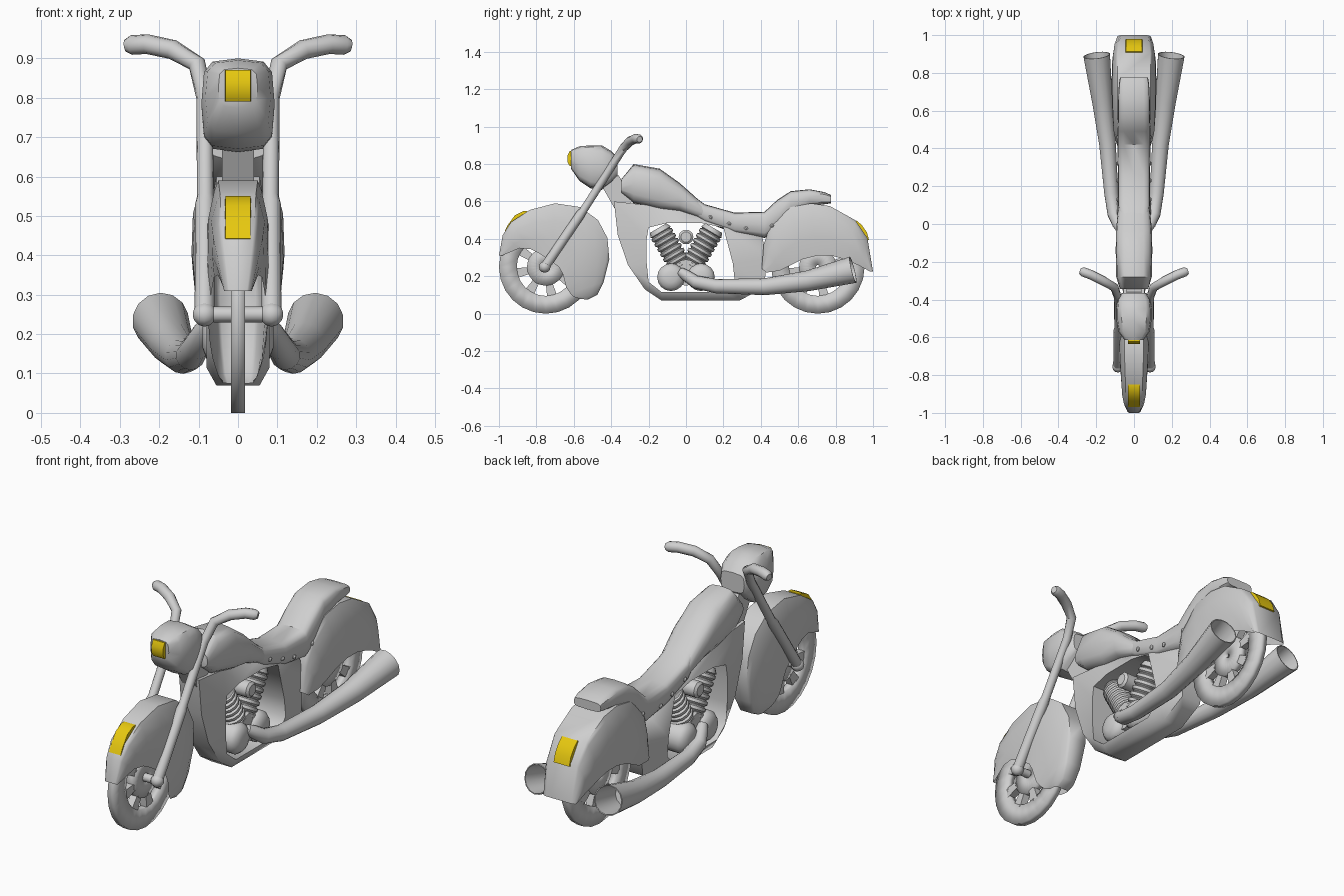
import bpy, bmesh, math
from mathutils import Vector

if "Cube" in bpy.data.objects:
    bpy.data.objects.remove(bpy.data.objects["Cube"])


def material(name, rgb):
    m = bpy.data.materials.new(name)
    m.diffuse_color = (*rgb, 1)
    m.use_nodes = True
    m.node_tree.nodes["Principled BSDF"].inputs["Base Color"].default_value = m.diffuse_color
    return m


GREY = material("light_grey", (0.62, 0.62, 0.62))
YELLOW = material("lamp_yellow", (0.8, 0.58, 0.005))


def loft(name, rings, mat=GREY, ring_closed=True, loop=False, caps=True, angle=40, mirror=False):
    """Skin a list of equally sized point rings."""
    bm = bmesh.new()
    vs = [[bm.verts.new(p) for p in r] for r in rings]
    n = len(rings[0])
    for i in range(len(vs) if loop else len(vs) - 1):
        a, b = vs[i], vs[(i + 1) % len(vs)]
        for j in range(n if ring_closed else n - 1):
            k = (j + 1) % n
            bm.faces.new((a[j], a[k], b[k], b[j]))
    if caps and not loop:
        bm.faces.new(vs[0])
        bm.faces.new(vs[-1])
    bmesh.ops.recalc_face_normals(bm, faces=bm.faces)
    me = bpy.data.meshes.new(name)
    bm.to_mesh(me)
    bm.free()
    me.materials.append(mat)
    me.shade_smooth()
    me.set_sharp_from_angle(angle=math.radians(angle))
    ob = bpy.data.objects.new(name, me)
    bpy.context.collection.objects.link(ob)
    if mirror:
        ob.modifiers.new("mirror", 'MIRROR').use_mirror_merge = False
    return ob


def tube(name, pts, radii, ref=(1, 0, 0), sides=12, hollow=False, **kw):
    """Round sweep along a path; hollow sinks the far end."""
    pts = [Vector(p) for p in pts]
    ref = Vector(ref)
    if not isinstance(radii, (list, tuple)):
        radii = [radii] * len(pts)
    rings = []
    for i, p in enumerate(pts):
        t = (pts[min(i + 1, len(pts) - 1)] - pts[max(i - 1, 0)]).normalized()
        u = t.cross(ref).normalized()
        v = t.cross(u)
        ang = [2 * math.pi * k / sides for k in range(sides)]
        rings.append([p + (u * math.cos(a) + v * math.sin(a)) * radii[i] for a in ang])
    if hollow:
        rings.append([pts[-1] + (q - pts[-1]) * 0.93 for q in rings[-1]])
        c = pts[-1].lerp(pts[-2], 0.7)
        rings.append([c + (q - pts[-1]) * 0.75 for q in rings[-2]])
    return loft(name, rings, **kw)


def blob(name, stations, power=0.7, sides=16, **kw):
    """Rounded body along y: (y, top, bottom, half width)."""
    def s(x):
        return math.copysign(abs(x) ** power, x) if abs(x) > 1e-6 else 0
    rings = []
    for y, zt, zb, w in stations:
        ang = [2 * math.pi * k / sides for k in range(sides)]
        rings.append([(w * s(math.cos(a)), y, (zt + zb) / 2 + (zt - zb) / 2 * s(math.sin(a))) for a in ang])
    return loft(name, rings, **kw)


def band(name, outer, inner, w_out, w_in, **kw):
    """Four-sided strip between two side outlines."""
    rings = [[(-w_out, *o), (w_out, *o), (w_in, *i), (-w_in, *i)] for o, i in zip(outer, inner)]
    return loft(name, rings, **kw)


def fender(name, stations, flat):
    """Open arched shell: outer y, z, lower edge y, z, half width."""
    half = [(0, flat), (0.08, flat * 0.5 + 0.45), (0.3, 0.97), (0.65, 1.0), (1, 0.93)]
    prof = [(t, -s) for t, s in reversed(half)] + half
    rings = []
    for oy, oz, iy, iz, w in stations:
        rings.append([(s * w, oy + (iy - oy) * t, oz + (iz - oz) * t) for t, s in prof])
    return loft(name, rings, ring_closed=False, caps=False, angle=60)


def wheel(name, y, z=0.25, w=0.018, n=24):
    def rim(r0, r1, label):
        rings = []
        for k in range(n):
            a = 2 * math.pi * k / n
            c, s = math.cos(a), math.sin(a)
            rings.append([(x, y + r * c, z + r * s) for x, r in
                          ((-w, r0), (w, r0), (w, r1), (-w, r1))])
        loft(name + label, rings, loop=True, angle=95)
    rim(0.155, 0.25, "_tyre")
    rim(0.01, 0.1, "_hub")
    for k in range(8):
        a = math.radians(45 * k + 12)
        d, t = Vector((0, math.cos(a), math.sin(a))), Vector((0, -math.sin(a), math.cos(a)))
        c = Vector((0, y, z))
        rings = [[c + d * r + t * q + Vector((x, 0, 0)) for x, q in
                  ((-w, -h), (w, -h), (w, h), (-w, h))] for r, h in ((0.09, 0.018), (0.165, 0.027))]
        loft(name + "_spoke", rings)


# Wheels and fenders
wheel("front_wheel", -0.75)
wheel("rear_wheel", 0.705)
fender("front_fender", [
    (-1.0, .31, -.985, .31, .035), (-.98, .42, -.89, .35, .055), (-.935, .49, -.83, .345, .065),
    (-.835, .555, -.78, .32, .07), (-.70, .59, -.72, .28, .077), (-.565, .57, -.68, .25, .08),
    (-.47, .50, -.66, .215, .08), (-.42, .405, -.65, .18, .077), (-.41, .29, -.64, .14, .07),
    (-.44, .17, -.62, .11, .06), (-.475, .10, -.60, .09, .05), (-.525, .075, -.57, .08, .04)], 0.65)
fender("rear_fender", [
    (.405, .24, .43, .22, .09), (.415, .37, .50, .23, .10), (.45, .47, .56, .26, .11),
    (.56, .57, .62, .29, .115), (.67, .59, .70, .31, .118), (.77, .575, .78, .31, .118),
    (.905, .50, .85, .29, .115), (.97, .405, .92, .26, .105), (1.0, .225, .985, .225, .09)], 0.75)

# Frame loop around the engine, and steering neck
band("frame",
     [(-.385, .60), (-.365, .42), (-.31, .26), (-.22, .13), (-.13, .07), (.285, .07),
      (.42, .14), (.43, .30), (.40, .45), (.10, .53), (-.2, .58)],
     [(-.2, .46), (-.21, .40), (-.21, .27), (-.2, .17), (-.13, .115), (.2, .115),
      (.26, .18), (.25, .27), (.2, .46), (.08, .485), (-.1, .485)],
     0.055, 0.08, loop=True, angle=65)
band("neck", [(-.46, .70), (-.38, .56)], [(-.36, .74), (-.28, .60)], 0.04, 0.04)

# Tank and seat
blob("tank", [(-.345, .72, .645, .075), (-.28, .80, .59, .094), (-.14, .775, .555, .097),
              (-.035, .70, .545, .095), (.105, .575, .50, .082), (.15, .55, .49, .06)], power=0.65)
blob("seat", [(.02, .645, .54, .07), (.1, .585, .49, .085), (.26, .54, .43, .085),
              (.42, .545, .405, .088), (.49, .61, .44, .088), (.56, .655, .53, .085),
              (.66, .665, .575, .084), (.74, .65, .585, .08), (.775, .635, .59, .074)], power=0.5)
for y, z in ((.13, .515), (.23, .48), (.32, .455), (.46, .47)):
    tube("seat_stud", [(.07, y, z), (.088, y, z), (.093, y, z)], [.011, .011, .005],
         ref=(0, 0, 1), sides=8, mirror=True)

# Headlight shell
blob("headlight", [(-.615, .875, .775, .05), (-.57, .895, .71, .083), (-.51, .90, .67, .093),
                   (-.45, .90, .662, .093), (-.40, .87, .70, .087), (-.365, .835, .74, .065)],
     power=0.52, sides=12)

# Fork legs running into the handlebars, and front axle
tube("fork_and_handlebar",
     [(.085, -.755, .25), (.084, -.565, .53), (.083, -.55, .55), (.085, -.39, .80), (.104, -.335, .885),
      (.165, -.30, .922), (.23, -.268, .936), (.27, -.253, .934), (.285, -.248, .932)],
     [.025, .025, .021, .021, .023, .025, .025, .025, .016], ref=(0, 1, 0), mirror=True)
tube("front_axle", [(0, -.755, .25), (.062, -.755, .25)], .02, ref=(0, 0, 1), mirror=True)
tube("axle_knob", [(.085 + .03 * math.sin(a), -.755, .25) for a in (-1.4, -1, -.5, 0, .5, 1, 1.4)],
     [.031 * math.cos(a) for a in (-1.4, -1, -.5, 0, .5, 1, 1.4)], ref=(0, 0, 1), mirror=True)

# V-twin engine: finned cylinders, crankcase and air cleaner
for side, label in ((-1, "front"), (1, "rear")):
    a, b = Vector((0, .01 * side, .22)), Vector((0, .15 * side, .46))
    pts, rad = [], []
    for k in range(7):
        for f, r in ((0, .053), (.03, .063), (.08, .063), (.10, .053)):
            pts.append(a.lerp(b, .12 + k * .11 + f))
            rad.append(r)
    tube(label + "_cylinder", pts + [a.lerp(b, .9), a.lerp(b, .99)], rad + [.063, .05],
         sides=14, angle=35)
    tube(label + "_crankcase", [(x, .08 * side, .195) for x in (-.09, -.08, -.06, .06, .08, .09)],
         [.03, .058, .074, .074, .058, .03], ref=(0, 0, 1), sides=16)
tube("engine_core", [(x, 0, .22) for x in (-.06, .06)], .07, ref=(0, 0, 1), sides=16)
tube("air_cleaner", [(x, 0, .41) for x in (-.08, -.07, .07, .08)], [.028, .04, .04, .028],
     ref=(0, 0, 1), sides=10)

# Flared exhaust pipes
tube("exhaust", [(.07, -.03, .225), (.085, 0, .205), (.105, .05, .17), (.12, .16, .147),
                 (.14, .42, .144), (.168, .65, .175), (.197, .893, .235)],
     [.024, .03, .035, .038, .045, .055, .072], sides=14, hollow=True, mirror=True)

# Yellow lamp plates, thin and tapering into the bodywork
band("front_fender_lamp", [(-.968, .443), (-.952, .475), (-.915, .526), (-.87, .549), (-.85, .55)],
     [(-.962, .44), (-.935, .47), (-.90, .505), (-.86, .53), (-.845, .535)], .032, .033, mat=YELLOW)
band("headlight_lamp", [(-.622, .79), (-.634, .81), (-.634, .845), (-.622, .87)],
     [(-.608, .79), (-.608, .81), (-.608, .845), (-.608, .87)], .032, .033, mat=YELLOW)
band("tail_lamp", [(.912, .498), (.94, .474), (.967, .435), (.979, .394)],
     [(.90, .49), (.925, .455), (.95, .42), (.965, .39)], .043, .046, mat=YELLOW)
